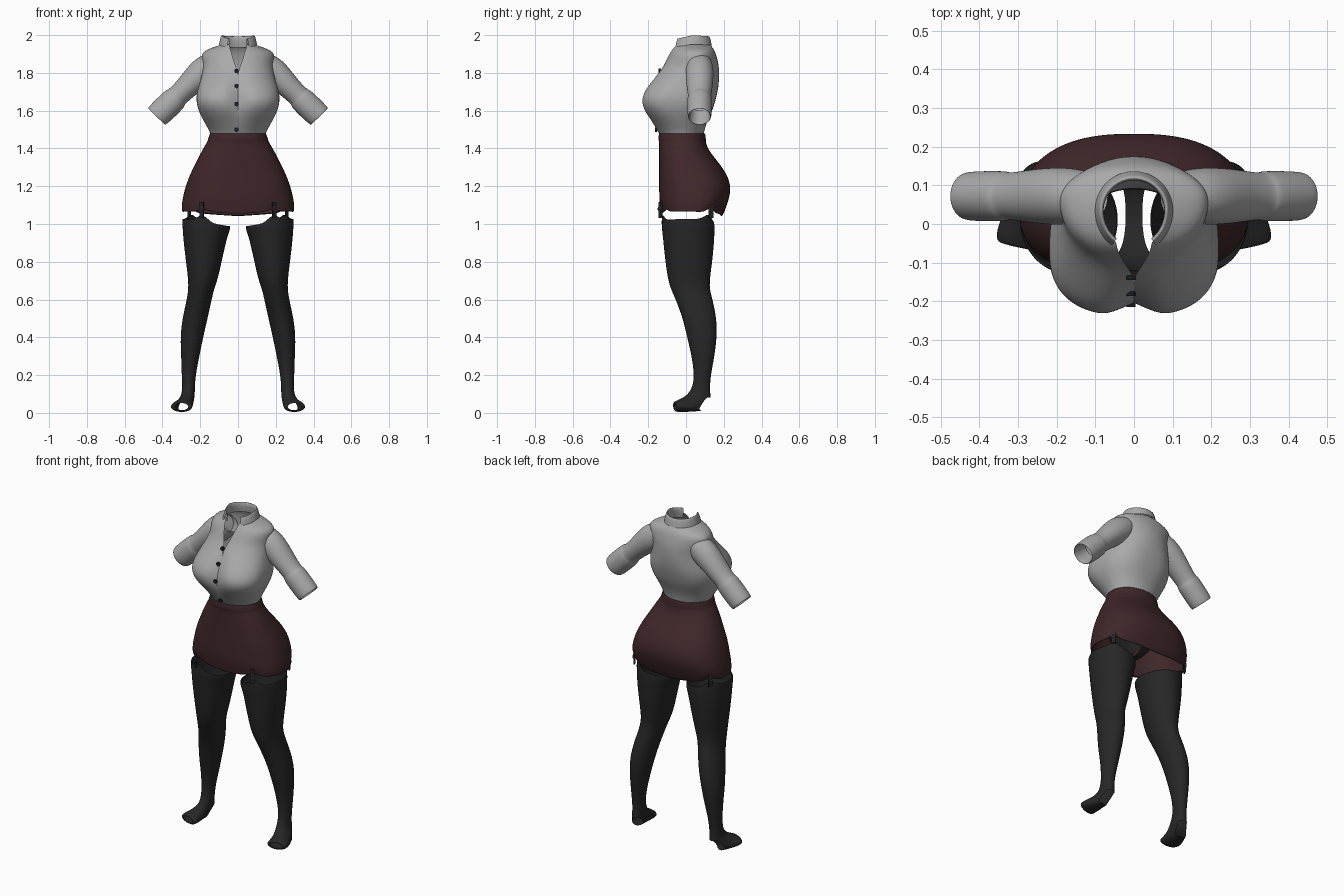
import bpy, bmesh, math
from mathutils import Vector

if "Cube" in bpy.data.objects:
    bpy.data.objects.remove(bpy.data.objects["Cube"])


def material(name, rgb):
    m = bpy.data.materials.new(name)
    m.diffuse_color = (*rgb, 1)
    m.use_nodes = True
    m.node_tree.nodes["Principled BSDF"].inputs["Base Color"].default_value = m.diffuse_color
    return m


SHIRT = material("shirt grey", (0.40, 0.40, 0.40))
SKIRT = material("skirt maroon", (0.050, 0.020, 0.022))
STOCKING = material("stocking black", (0.020, 0.020, 0.021))
BUTTON = material("button dark", (0.012, 0.013, 0.016))
METAL = material("clip metal", (0.12, 0.12, 0.12))

CLIPS = [(0.19, -0.132), (0.255, 0.13)]          # garter clip spots (x, y)


def finish(bm, name, mat, mirror=False, subsurf=2):
    bmesh.ops.recalc_face_normals(bm, faces=bm.faces)
    me = bpy.data.meshes.new(name)
    bm.to_mesh(me)
    bm.free()
    me.materials.append(mat)
    me.shade_smooth()
    ob = bpy.data.objects.new(name, me)
    bpy.context.collection.objects.link(ob)
    if mirror:
        ob.modifiers.new("Mirror", 'MIRROR').use_mirror_merge = False
    if subsurf:
        s = ob.modifiers.new("Smooth", 'SUBSURF')
        s.levels = s.render_levels = subsurf
    return ob


def loft(name, rings, mat, closed=True, mirror=False, skip=None):
    bm = bmesh.new()
    rows = [[bm.verts.new(p) for p in r] for r in rings]
    n = len(rows[0])
    for i in range(len(rows) - 1):
        for j in range(n if closed else n - 1):
            if skip and skip(i, j / n):
                continue
            k = (j + 1) % n
            bm.faces.new((rows[i][j], rows[i][k], rows[i + 1][k], rows[i + 1][j]))
    return finish(bm, name, mat, mirror)


def spow(v, e):
    return math.copysign(abs(v) ** e, v)


def angles(n, gap=None):
    # counter-clockwise from the front; gap leaves the front open
    if gap is None:
        return [-math.pi / 2 + 2 * math.pi * j / n for j in range(n)]
    return [-math.pi / 2 + gap + (2 * math.pi - 2 * gap) * j / n for j in range(n + 1)]


def oval(a, w, cy, yf, yb, n=2.0):
    s = spow(math.sin(a), 2 / n)
    return w * spow(math.cos(a), 2 / n), cy + s * ((yb - cy) if s > 0 else (cy - yf))


def clip_lift(x, y):
    return sum(math.exp(-((abs(x) - cx) ** 2 + (y - cy) ** 2) / 0.0012) for cx, cy in CLIPS)


# Shirt body: z, half width, centre y, front y, back y, half opening of the neckline
BODY = [(1.465, .142, -.02, -.135, .092, 0), (1.50, .155, -.02, -.157, .098, 0),
        (1.55, .185, -.04, -.192, .115, 0), (1.60, .210, -.06, -.228, .14, 0),
        (1.65, .222, -.07, -.244, .155, 0), (1.70, .218, -.06, -.231, .168, 0),
        (1.75, .202, -.03, -.195, .175, 0), (1.81, .186, .02, -.145, .176, 0),
        (1.85, .188, .05, -.115, .172, .018), (1.89, .196, .06, -.095, .162, .030),
        (1.917, .18, .065, -.08, .152, .038), (1.936, .13, .05, -.07, .14, .045),
        (1.95, .088, .035, -.06, .125, .048)]


def cleft(z):
    return 0.24 * math.exp(-((z - 1.68) / .11) ** 2)


rings = []
for z, w, cy, yf, yb, g in BODY:
    b = math.exp(-((z - 1.65) / .1) ** 2)
    ring = []
    for a in angles(48, g / w):
        x, y = oval(a, w, cy, yf, yb, 2 + .6 * b)
        if y < cy:
            y = cy + (y - cy) * (1 - cleft(z) * math.exp(-(x / .045) ** 2))
        ring.append((x, y, z))
    rings.append(ring)
loft("shirt_body", rings, SHIRT, closed=False)

# Folded collar, dropping a little towards the front
rings = []
for z, w, yf, yb in [(1.94, .082, -.055, .118), (1.975, .078, -.052, .112), (1.997, .080, -.055, .114),
                     (2.003, .087, -.06, .122), (1.985, .094, -.068, .13), (1.952, .101, -.078, .137)]:
    ring = []
    for a in angles(32, .6):
        x, y = oval(a, w, .035, yf, yb)
        ring.append((x, y, z - .022 * max(0, -math.sin(a)) - .006 * max(0, math.sin(a))))
    rings.append(ring)
loft("collar", rings, SHIRT, closed=False)

# Sleeves with a rolled cuff: x, z, radius, radius in y
ARM = [(.11, 1.865, .06, .06), (.165, 1.822, .083, .076), (.23, 1.765, .071, .074),
       (.28, 1.715, .061, .067), (.322, 1.675, .058, .061), (.330, 1.667, .064, .064),
       (.340, 1.657, .068, .066), (.385, 1.613, .069, .066), (.428, 1.572, .067, .064),
       (.434, 1.566, .061, .059), (.424, 1.576, .056, .054), (.36, 1.637, .052, .05)]
axis = Vector((.7, 0, -.714))
rings = []
for x, z, r, ry in ARM:
    up = Vector((.714, 0, .7))
    rings.append([Vector((x, .072, z)) + up * r * math.cos(a) + Vector((0, ry * math.sin(a), 0))
                  for a in angles(20)])
loft("sleeve", rings, SHIRT, mirror=True)

# Shirt buttons down the front
for i, z in enumerate((1.81, 1.73, 1.635, 1.50)):
    lo = max(r for r in BODY if r[0] <= z)
    hi = min(r for r in BODY if r[0] >= z)
    t = (z - lo[0]) / (hi[0] - lo[0]) if hi[0] > lo[0] else 0
    cy, yf = (lo[k] + (hi[k] - lo[k]) * t for k in (2, 3))
    y = cy + (yf - cy) * (1 - cleft(z))
    bpy.ops.mesh.primitive_cylinder_add(vertices=16, radius=.012, depth=.012,
                                        location=(-.008, y - .004, z), rotation=(math.pi / 2, 0, 0))
    bpy.context.object.name = f"button_{i + 1}"
    bpy.context.object.data.materials.append(BUTTON)

# Skirt: z, half width, centre y, front y, back y, squareness
rings = []
for z, w, cy, yf, yb, n in [
        (1.47, .138, -.02, -.13, .09, 2.1), (1.482, .146, -.02, -.14, .098, 2.1),
        (1.476, .150, -.02, -.144, .102, 2.1), (1.445, .160, -.02, -.147, .106, 2.1),
        (1.438, .161, -.02, -.142, .104, 2.1), (1.40, .184, -.01, -.142, .114, 2.2),
        (1.35, .211, 0, -.142, .152, 2.3), (1.30, .236, .02, -.142, .192, 2.4),
        (1.25, .259, .03, -.142, .222, 2.5), (1.20, .277, .04, -.142, .236, 2.5),
        (1.15, .290, .045, -.142, .232, 2.5), (1.11, .297, .04, -.139, .219, 2.5),
        (1.065, .298, .035, -.132, .20, 2.5), (1.05, .295, .035, -.13, .19, 2.5),
        (1.058, .286, .035, -.122, .182, 2.5)]:
    ring = []
    for a in angles(64):
        x, y = oval(a, w, cy, yf, yb, n)
        low = max(0, min(1, (1.12 - z) / .05))
        hem = .012 * min(1, abs(x) / .2) - .012 * max(0, math.sin(a)) + .025 * clip_lift(x, y)
        ring.append((x, y, z + low * hem))
    rings.append(ring)
loft("skirt", rings, SKIRT)


# Stockings: x centre, half width, front point (y, z), back point (y, z)
LEG = [(.168, .122, (-.122, 1.005), (.142, 1.005)), (.168, .128, (-.13, 1.012), (.15, 1.012)),
       (.169, .127, (-.13, .985), (.152, .985)), (.172, .119, (-.124, .94), (.151, .94)),
       (.176, .112, (-.12, .90), (.149, .90)), (.181, .095, (-.11, .80), (.140, .80)),
       (.186, .077, (-.095, .70), (.125, .70)), (.196, .068, (-.078, .65), (.127, .65)),
       (.205, .066, (-.055, .60), (.141, .60)), (.228, .067, (-.017, .50), (.163, .50)),
       (.245, .061, (.006, .40), (.164, .40)), (.253, .048, (.03, .30), (.151, .30)),
       (.261, .037, (.044, .20), (.131, .20)), (.262, .033, (.035, .14), (.126, .13)),
       (.264, .036, (.012, .10), (.131, .08)), (.284, .046, (-.018, .08), (.078, .010)),
       (.297, .056, (-.045, .068), (.01, .005)), (.300, .059, (-.062, .058), (-.055, .004)),
       (.299, .036, (-.060, .052), (-.056, .014))]
rings = []
for i, (xc, w, f, b) in enumerate(LEG):
    ring = []
    for a in angles(28):
        s, c = math.sin(a), math.cos(a)
        x = xc + w * c
        y = (f[0] + b[0]) / 2 + (b[0] - f[0]) / 2 * s
        z = (f[1] + b[1]) / 2 + (b[1] - f[1]) / 2 * s
        if i < 3:                                  # slanted top pulled up at the clips
            z += .02 * c + (.045 * clip_lift(x, y) if i < 2 else 0)
        if i > 14:                                 # toes turn outwards
            y += .22 * (x - xc)
        ring.append((x, y, z))
    rings.append(ring)
# open toe and open heel
loft("stocking", rings, STOCKING, mirror=True, skip=lambda i, t: i == 14 and .33 < t < .64)

# Briefs under the skirt: y, z, half width from front to back
rings = []
for y, z, w in [(-.122, 1.30, .16), (-.12, 1.22, .10), (-.09, 1.13, .04), (-.03, 1.085, .022),
                (.05, 1.08, .020), (.12, 1.11, .03), (.17, 1.19, .09), (.165, 1.30, .17)]:
    xs = [w * (k / 4 - 1) for k in range(9)]
    rings.append([(x, .03 + (y - .03) * math.sqrt(1 - (x / .24) ** 2), z) for x in xs])
loft("briefs", rings, STOCKING, closed=False)

# Garter straps and metal clips
for name, (cx, cy) in zip(("front", "side"), CLIPS):
    turn = math.atan2(cx * .5 if name == "front" else cx, -cy)
    out = Vector((math.sin(turn), -math.cos(turn), 0))
    for sx in (1, -1):
        side = "right" if sx > 0 else "left"
        p = Vector((cx, cy, 1.07)) + out * .004
        bpy.ops.mesh.primitive_cube_add(size=1, location=(sx * p.x, p.y, 1.075), rotation=(0, 0, sx * turn))
        ob = bpy.context.object
        ob.name, ob.scale = f"{name}_strap_{side}", (.024, .008, .085)
        ob.data.materials.append(STOCKING)
        p += out * .006
        bpy.ops.mesh.primitive_torus_add(major_radius=.012, minor_radius=.003, major_segments=16,
                                         minor_segments=6, location=(sx * p.x, p.y, 1.08),
                                         rotation=(math.pi / 2, 0, sx * turn))
        bpy.context.object.name = f"{name}_clip_{side}"
        bpy.context.object.data.materials.append(METAL)
